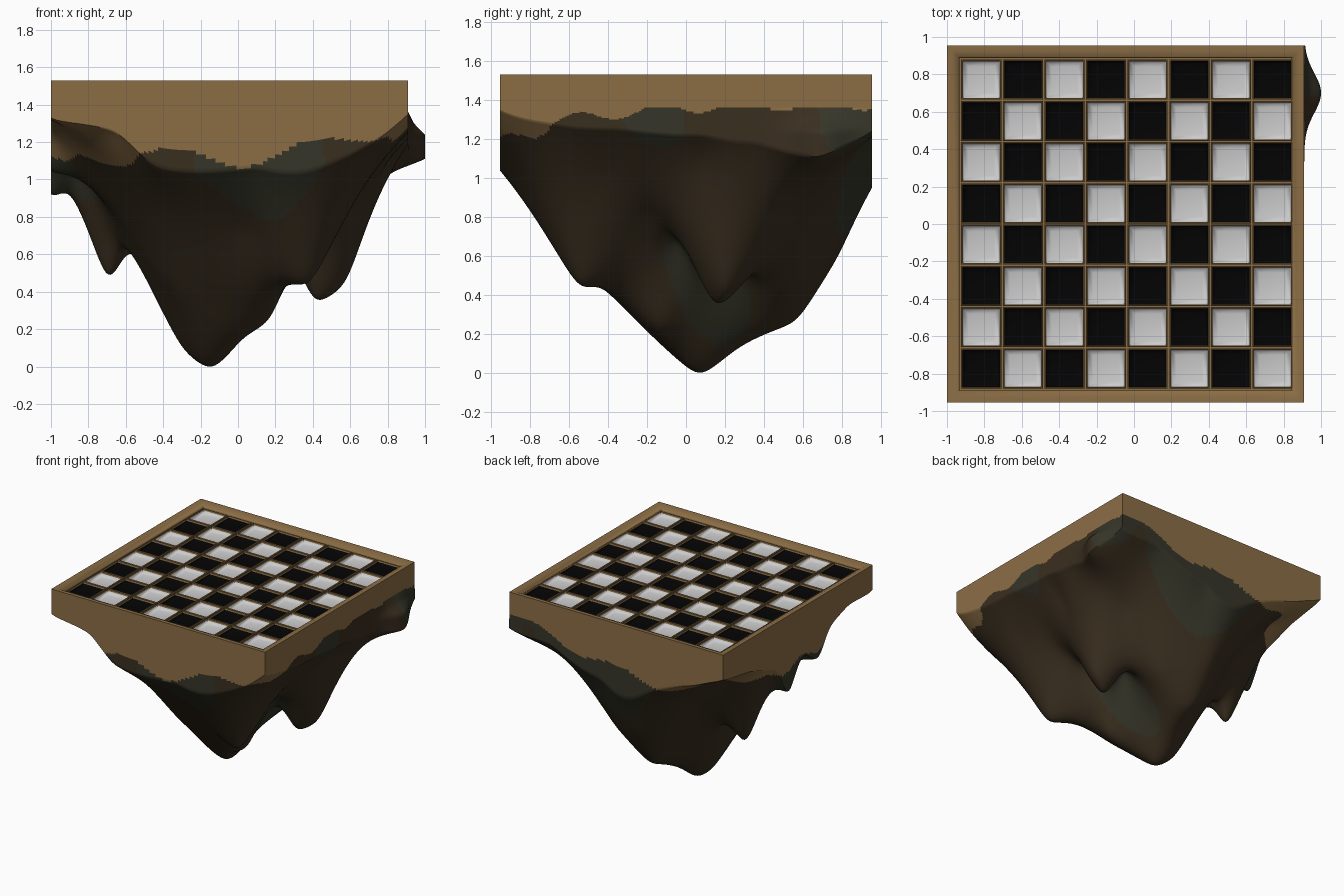
import bpy, bmesh, math

if "Cube" in bpy.data.objects:
    bpy.data.objects.remove(bpy.data.objects["Cube"])

X0, X1, Y1 = -1.0, 0.91, 0.955      # board footprint
RIM = 1.36                          # underside of the board rim


def material(name, rgb):
    m = bpy.data.materials.new(name)
    m.diffuse_color = (*rgb, 1)
    m.use_nodes = True
    m.node_tree.nodes["Principled BSDF"].inputs["Base Color"].default_value = m.diffuse_color
    return m


WOOD = material("brown_wood", (0.26, 0.155, 0.06))
ROCK = material("dark_rock", (0.042, 0.028, 0.014))
MOSS = material("mossy_rock", (0.036, 0.036, 0.022))
WHITE = material("white_square", (0.8, 0.8, 0.8))
BLACK = material("black_square", (0.001, 0.001, 0.001))


def finish(bm, name, mats, angle=None):
    bmesh.ops.recalc_face_normals(bm, faces=bm.faces)
    me = bpy.data.meshes.new(name)
    bm.to_mesh(me)
    bm.free()
    for m in mats:
        me.materials.append(m)
    ob = bpy.data.objects.new(name, me)
    bpy.context.collection.objects.link(ob)
    if angle:
        bpy.ops.object.select_all(action='DESELECT')
        ob.select_set(True)
        bpy.context.view_layer.objects.active = ob
        bpy.ops.object.shade_smooth_by_angle(angle=math.radians(angle))
    return ob


def rect_loft(bm, cx, cy, profile, cap=False):
    """Stack of square rings (half size, z) joined into a frame."""
    prev = None
    for h, z in profile:
        ring = [bm.verts.new((cx + sx * h, cy + sy * h, z))
                for sx, sy in ((-1, -1), (1, -1), (1, 1), (-1, 1))]
        if prev:
            for i in range(4):
                j = (i + 1) % 4
                bm.faces.new((prev[i], prev[j], ring[j], ring[i]))
        prev = ring
    if cap:
        bm.faces.new(prev)


# --- board rim ---
CX = (X0 + X1) / 2
bm = bmesh.new()
rect_loft(bm, CX, 0, [(0.955, RIM), (0.955, 1.53), (0.925, 1.529),
                      (0.895, 1.515), (0.887, 1.50), (0.887, 1.47)])
finish(bm, "board_rim", [WOOD], 40)

# --- base plate under the squares ---
bm = bmesh.new()
rect_loft(bm, CX, 0, [(0.9, 1.46)], cap=True)
finish(bm, "board_plate", [WOOD])

# --- cell surrounds and sunken squares ---
P = 0.2225
surround, light, dark = bmesh.new(), bmesh.new(), bmesh.new()
for i in range(8):
    for j in range(8):
        cx, cy = -0.038 + (i - 3.5) * P, (j - 3.5) * 0.2205
        rect_loft(surround, cx, cy, [(0.107, 1.46), (0.107, 1.500), (0.105, 1.503),
                                     (0.101, 1.503), (0.099, 1.495), (0.099, 1.465)])
        target = dark if (i + j) % 2 == 0 else light
        rect_loft(target, cx, cy, [(0.099, 1.490), (0.092, 1.475), (0.07, 1.468)], cap=True)
finish(surround, "cell_surrounds", [WOOD], 30)
finish(light, "white_squares", [WHITE], 75)
finish(dark, "black_squares", [BLACK], 75)

# --- hanging rock: underside heights at the edges and at inner peaks ---
FRONT = [(-1, 1.33), (-.65, 1.25), (-.45, 1.08), (.1, 1.06), (.5, 1.09), (.78, 1.24), (.91, 1.35)]
BACK = [(-1, 1.33), (-.75, 1.22), (-.35, 1.06), (.1, 1.04), (.55, 1.2), (.91, 1.24)]
RIGHT = [(-.7, 1.28), (-.35, 1.25), (0, 1.22), (.35, 1.18), (.68, 1.11)]
LEFT = [(-.65, 1.32), (-.4, 1.22), (-.26, 1.05), (-.07, 1.13), (.12, .92), (.27, 1.14), (.7, 1.28)]
INNER = [(-.14, .07, 0), (-.06, .35, .18), (-.3, .1, .11), (.18, -.12, .28),
         (.41, .15, .37), (.58, .2, .47), (.38, -.54, .46), (-.69, .23, .49),
         (-.62, -.2, .75), (-.1, -.3, .33), (.05, -.64, .72), (-.4, -.66, .84),
         (-.1, .57, .28), (-.1, .78, .6), (.22, .55, .46), (.27, .2, .58),
         (.33, -.05, .66), (.5, -.2, .8), (.68, -.45, .98), (.55, .55, .85),
         (.78, .1, 1.05), (-.45, .12, .4), (-.57, .2, .64), (-.5, .55, .8),
         (-.78, .6, 1.15), (-.84, .05, 1.03), (-.4, -.3, .48)]
PTS = ([(x, -Y1, z) for x, z in FRONT] + [(x, Y1, z) for x, z in BACK] +
       [(X1, y, z) for y, z in RIGHT] + [(X0, y, z) for y, z in LEFT] + INNER)


def kernel(ax, ay, bx, by):
    return math.sqrt((ax - bx) ** 2 + (ay - by) ** 2 + 0.003)


def solve(pts):
    """Weights of a smooth surface through the points."""
    n = len(pts)
    a = [[kernel(p[0], p[1], q[0], q[1]) for q in pts] + [p[2]] for p in pts]
    for c in range(n):
        r = max(range(c, n), key=lambda k: abs(a[k][c]))
        a[c], a[r] = a[r], a[c]
        for k in range(n):
            if k != c:
                f = a[k][c] / a[c][c]
                a[k] = [u - f * v for u, v in zip(a[k], a[c])]
    return [a[i][n] / a[i][i] for i in range(n)]


WEIGHTS = solve(PTS)


def floor_z(x, y):
    z = sum(w * kernel(x, y, p[0], p[1]) for w, p in zip(WEIGHTS, PTS))
    return min(RIM - 0.005, max(0.0, z))


def bulge(x, y, z):
    """Shoulder of rock that sticks out past the right edge."""
    k = math.exp(-((y - 0.7) / 0.15) ** 2) * max(0, (x - 0.6) / 0.31) ** 2
    out = 0.03 * min(1, (RIM - z) / 0.06) + 0.06 * max(0, min(1, (1.30 - z) / 0.06))
    return x + k * out


N, WALL = 150, 14
bm = bmesh.new()
grid = []
for i in range(N + 1):
    row = []
    for j in range(N + 1):
        x = X0 + (X1 - X0) * i / N
        y = Y1 * (2 * j / N - 1)
        z = floor_z(x, y)
        row.append(bm.verts.new((bulge(x, y, z), y, z)))
    grid.append(row)
for i in range(N):
    for j in range(N):
        bm.faces.new((grid[i][j], grid[i][j + 1], grid[i + 1][j + 1], grid[i + 1][j]))

# side walls of the rock up to the rim
loop = ([grid[i][0] for i in range(N)] + [grid[N][j] for j in range(N)] +
        [grid[i][N] for i in range(N, 0, -1)] + [grid[0][j] for j in range(N, 0, -1)])
base = [v.co.copy() for v in loop]
prev = loop
for k in range(1, WALL + 1):
    ring = []
    for b in base:
        z = b.z + (RIM - b.z) * k / WALL
        ring.append(bm.verts.new((bulge(min(b.x, X1), b.y, z), b.y, z)))
    for i in range(len(ring)):
        j = (i + 1) % len(ring)
        bm.faces.new((prev[i], prev[j], ring[j], ring[i]))
    prev = ring

# wavy brown soil line, then patches of moss and rock
for f in bm.faces:
    c = f.calc_center_median()
    line = 1.13 + 0.12 * max(0, c.x) + 0.09 * max(0, c.x) * (c.y + 1)
    line += 0.04 * math.sin(9 * c.x + 2 * c.y) + 0.03 * math.sin(15 * c.y + 4 * c.x)
    patch = math.sin(5 * c.x + 1) + math.sin(6 * c.y + 2 * c.z) + 1.6 * (c.z - 0.8)
    f.material_index = 0 if c.z > line else (2 if patch > 0.7 else 1)
finish(bm, "hanging_rock", [WOOD, ROCK, MOSS], 60)
